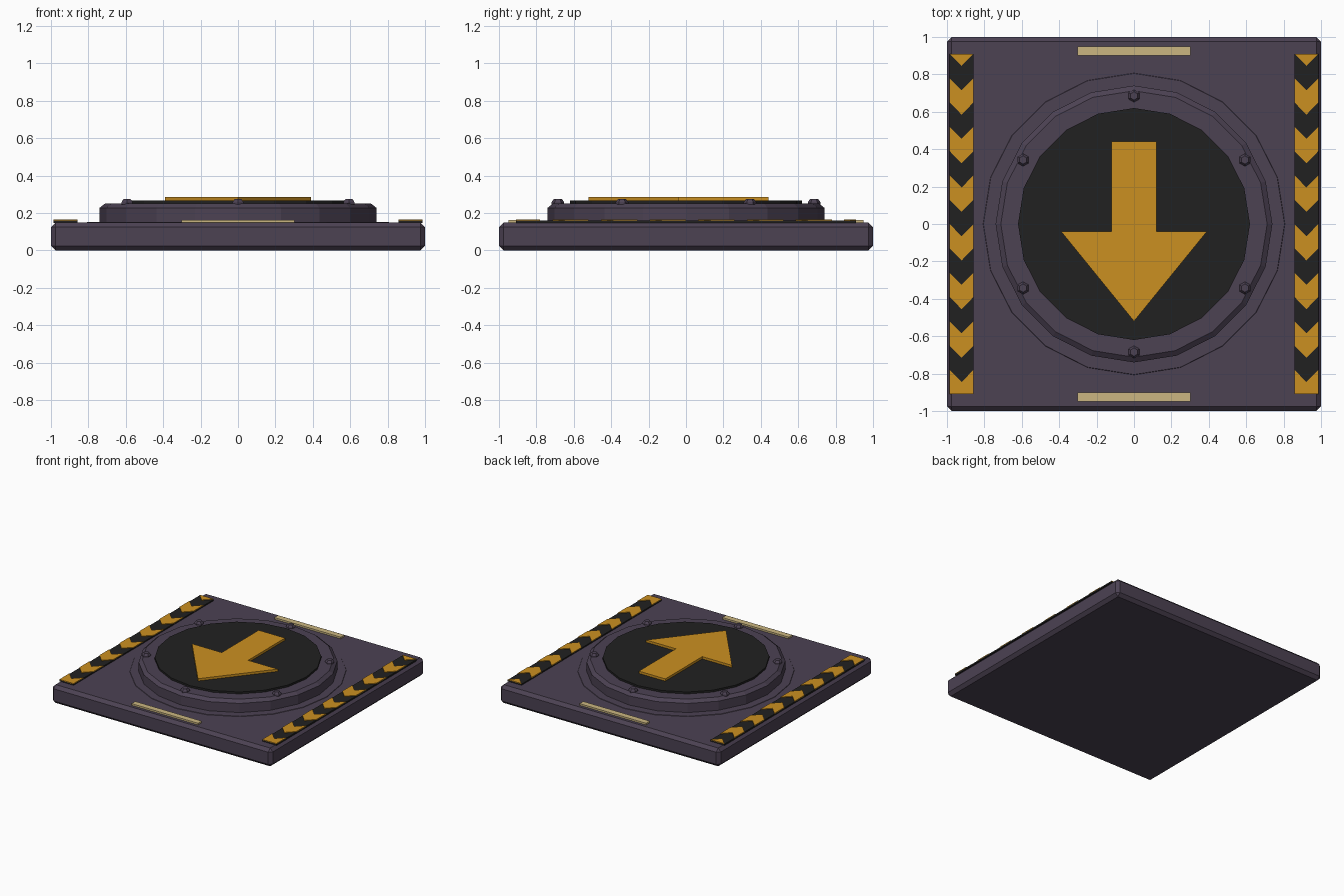
import bpy
import math

cube = bpy.data.objects.get("Cube")
if cube:
    bpy.data.objects.remove(cube, do_unlink=True)


def material(name, rgb):
    m = bpy.data.materials.new(name)
    m.use_nodes = True
    m.diffuse_color = (*rgb, 1)
    m.node_tree.nodes["Principled BSDF"].inputs["Base Color"].default_value = (*rgb, 1)
    return m


PURPLE = material("dusky purple metal", (0.072, 0.054, 0.086))
BLACK = material("matte black", (0.015, 0.015, 0.015))
AMBER = material("amber paint", (0.60, 0.28, 0.015))
CREAM = material("pale sand", (0.60, 0.47, 0.22))


def loft(name, rings, mat):
    """Closed solid skinned through equal-length rings of points."""
    n = len(rings[0])
    verts = [p for ring in rings for p in ring]
    faces = [(k * n + i, k * n + (i + 1) % n, (k + 1) * n + (i + 1) % n, (k + 1) * n + i)
             for k in range(len(rings) - 1) for i in range(n)]
    faces.append(tuple(reversed(range(n))))
    faces.append(tuple(range(len(verts) - n, len(verts))))
    mesh = bpy.data.meshes.new(name)
    mesh.from_pydata(verts, [], faces)
    mesh.materials.append(mat)
    obj = bpy.data.objects.new(name, mesh)
    bpy.context.collection.objects.link(obj)
    return obj


def extrude(name, outline, z0, z1, mat):
    """Prism from a counter-clockwise outline."""
    return loft(name, [[(x, y, z) for x, y in outline] for z in (z0, z1)], mat)


def rect(x0, x1, y0, y1):
    return [(x0, y0), (x1, y0), (x1, y1), (x0, y1)]


def turned(name, profile, sides, mat, cx=0, cy=0):
    """Faceted round part from (radius, height) pairs, one corner facing back."""
    angles = [math.pi / 2 + math.tau * i / sides for i in range(sides)]
    return loft(name, [[(cx + r * math.cos(a), cy + r * math.sin(a), z) for a in angles]
                       for r, z in profile], mat)


# Square base with chamfered edges
base = extrude("base_slab", rect(-1, 1, -1, 1), 0, 0.15, PURPLE)
bevel = base.modifiers.new("chamfer", "BEVEL")
bevel.width = 0.025
bevel.segments = 1

# Round turntable on a thin flange
SIDES = 20
turned("flange", [(0.81, 0.145), (0.805, 0.153)], SIDES, PURPLE)
turned("turntable", [(0.74, 0.15), (0.74, 0.228), (0.712, 0.25)], SIDES, PURPLE)
turned("black_disc", [(0.62, 0.245), (0.62, 0.266)], SIDES, BLACK)

# Direction arrow
arrow = [(0, -0.52), (0.39, -0.04), (0.12, -0.04), (0.12, 0.44),
         (-0.12, 0.44), (-0.12, -0.04), (-0.39, -0.04)]
extrude("arrow", arrow, 0.266, 0.285, AMBER)

# Six hexagonal bolts around the rim
for i in range(6):
    a = math.pi / 2 + math.tau * i / 6
    turned("bolt", [(0.034, 0.245), (0.034, 0.258), (0.022, 0.274)], 6, PURPLE,
           0.685 * math.cos(a), 0.685 * math.sin(a))

# Pale marker bars at front and back
for name, side in (("front_marker", -1), ("back_marker", 1)):
    y = side * 0.926
    extrude(name, rect(-0.302, 0.302, y - 0.024, y + 0.024), 0.148, 0.164, CREAM)

# Hazard strips with chevrons pointing to the front
HALF, END, STEP, DIP = 0.064, 0.91, 0.13, 0.065
for name, cx in (("right", -0.922), ("left", 0.922)):
    x0, x1 = cx - HALF, cx + HALF
    extrude(name + "_hazard_strip", rect(x0, x1, -END, END), 0.148, 0.16, BLACK)
    extrude(name + "_end_triangle", [(x0, END), (cx, END - DIP), (x1, END)],
            0.159, 0.165, AMBER)
    for i in range(7):
        top = END - STEP * (2 * i + 1)
        low = top - STEP
        tip = max(low - DIP, -END)
        extrude(name + "_chevron",
                [(x0, top), (x0, low), (cx, tip), (x1, low), (x1, top), (cx, top - DIP)],
                0.159, 0.165, AMBER)
